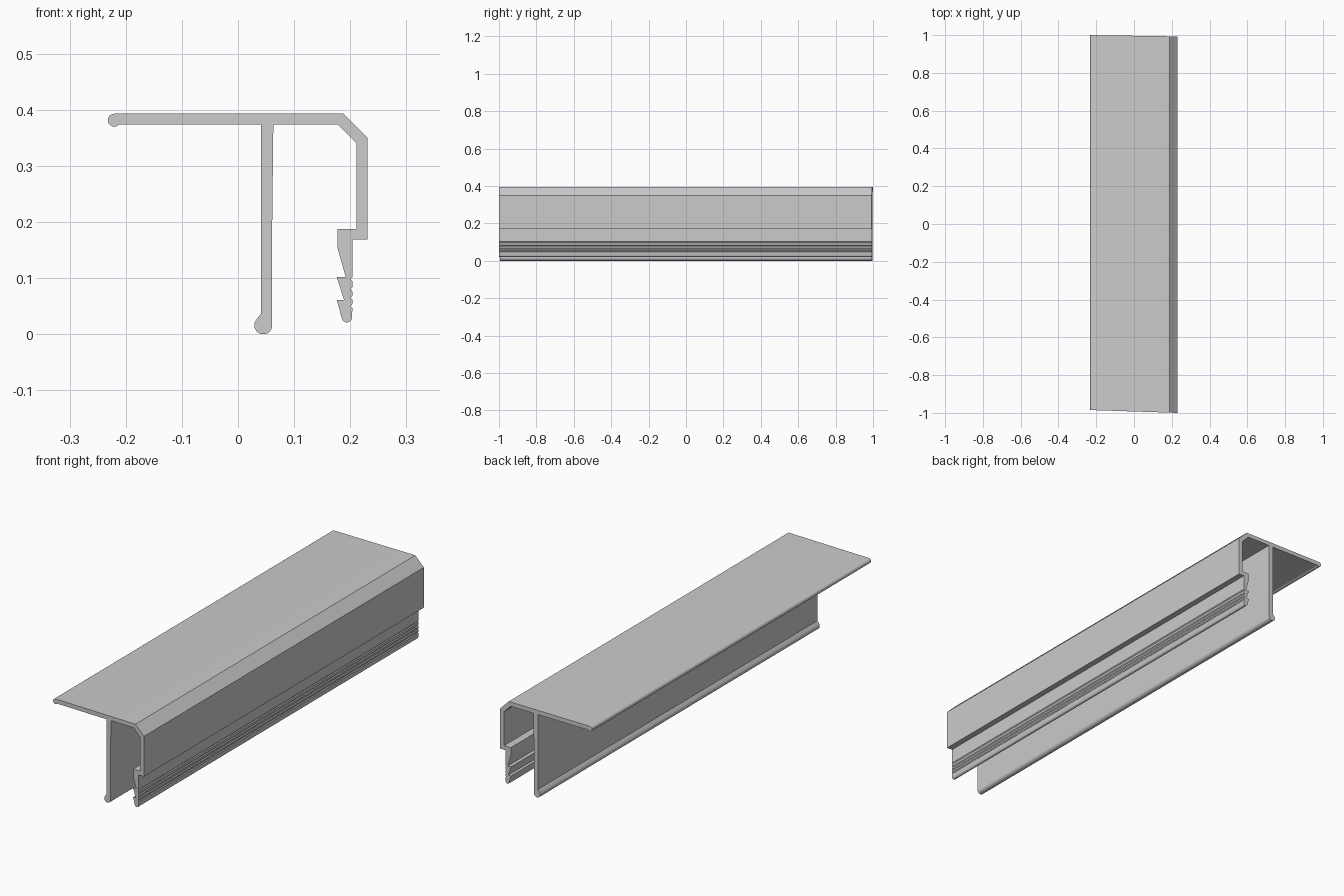
import bpy, bmesh
from math import cos, sin, radians

if "Cube" in bpy.data.objects:
    bpy.data.objects.remove(bpy.data.objects["Cube"])


def arc(cx, cz, r, a0, a1, n):
    """Points on a circle from angle a0 to a1 in degrees."""
    angles = [radians(a0 + (a1 - a0) * i / n) for i in range(n + 1)]
    return [(cx + r * cos(a), cz + r * sin(a)) for a in angles]


# Rounded lip of the top flange, then its underside
outline = arc(-0.2205, 0.3815, 0.0115, 90, 290, 14)
outline += [(-0.211, 0.374), (0.041, 0.374)]
# Centre web with a bead at its foot
outline += [(0.041, 0.037)]
outline += arc(0.045, 0.016, 0.016, 150, 360, 16)
outline += [(0.061, 0.2), (0.063, 0.374)]
# Inside of the chamfered corner and outer wall
outline += [(0.178, 0.374), (0.211, 0.341), (0.211, 0.188)]
# Barbed clip leg
outline += [(0.177, 0.188), (0.177, 0.155), (0.192, 0.102), (0.176, 0.102),
            (0.189, 0.061), (0.176, 0.061)]
outline += arc(0.194, 0.030, 0.009, 200, 345, 8)
# Small grip grooves on the outer side of the leg
for z in (0.05, 0.065, 0.08, 0.098):
    outline += [(0.204, z - 0.004), (0.201, z), (0.204, z + 0.004)]
# Outside step, wall and chamfer
outline += [(0.204, 0.169), (0.231, 0.169), (0.231, 0.35), (0.188, 0.393)]

# Extrude along y, with slightly slanted saw cuts at both ends
bm = bmesh.new()
front = [bm.verts.new((x, -0.9925 - 0.0325 * x, z)) for x, z in outline]
back = [bm.verts.new((x, 0.9965 - 0.015 * x, z)) for x, z in outline]
bm.faces.new(front)
bm.faces.new(back[::-1])
for i in range(len(front)):
    j = (i + 1) % len(front)
    bm.faces.new((front[i], back[i], back[j], front[j]))
bmesh.ops.recalc_face_normals(bm, faces=bm.faces)

mesh = bpy.data.meshes.new("trim_rail")
bm.to_mesh(mesh)
bm.free()
rail = bpy.data.objects.new("trim_rail", mesh)
bpy.context.collection.objects.link(rail)
bpy.context.view_layer.objects.active = rail
rail.select_set(True)
bpy.ops.object.shade_smooth_by_angle(angle=radians(30))
